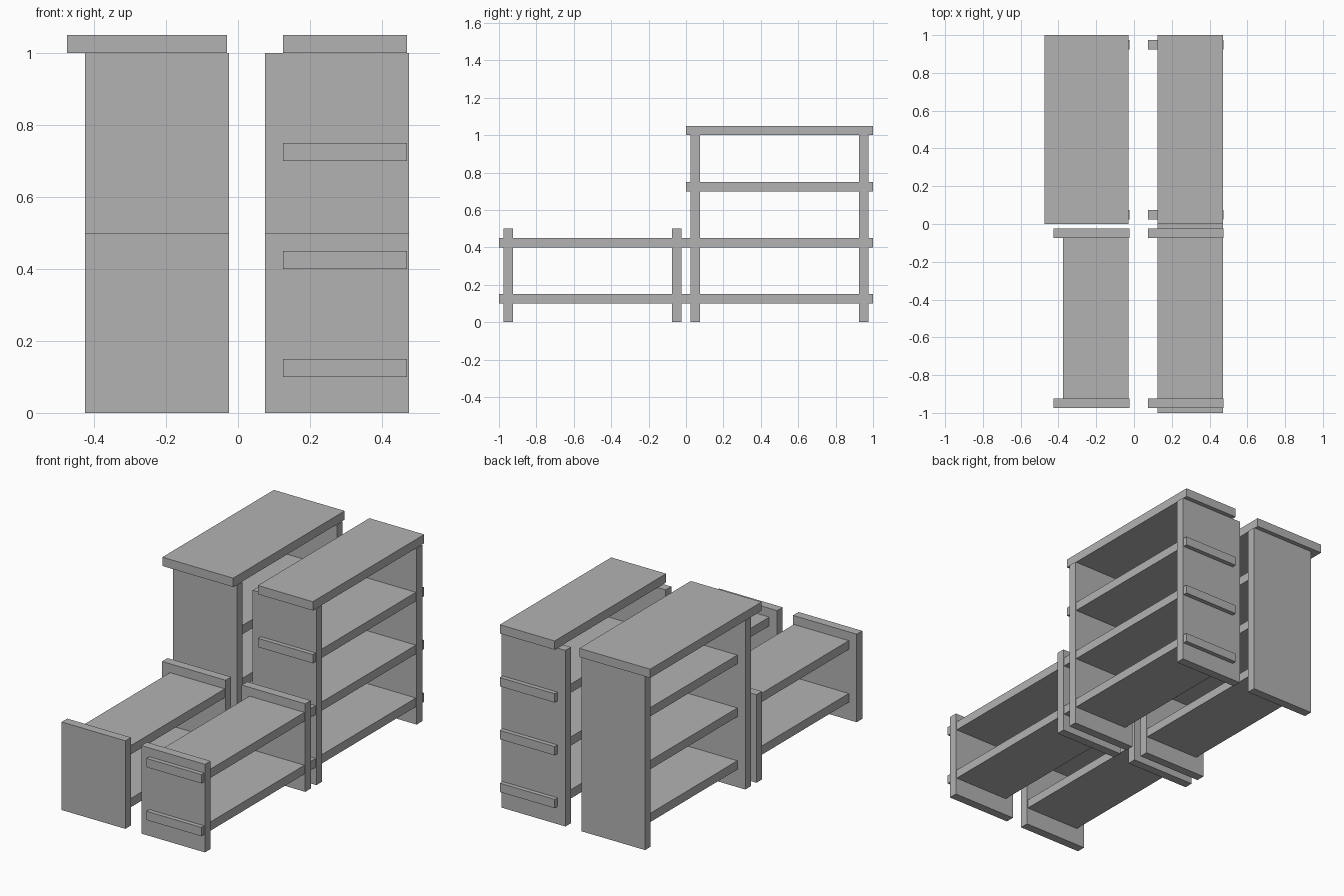
import bpy
import bmesh

cube = bpy.data.objects.get("Cube")
if cube:
    bpy.data.objects.remove(cube, do_unlink=True)

# One plain grey board material
grey = bpy.data.materials.new("board grey")
grey.use_nodes = True
colour = (0.45, 0.45, 0.45, 1)
grey.diffuse_color = colour
grey.node_tree.nodes["Principled BSDF"].inputs["Base Color"].default_value = colour

THICK = 0.05    # board thickness
DEPTH = 0.4     # depth of the upright panels
LEDGE = 0.05    # setback or overhang of boards at the rear
LIP = 0.005     # shelf edge sits just behind the panel edge
INSET = 0.025   # panel distance from the unit's end


def board(name, x, y, z):
    """Box spanning the given (low, high) pairs."""
    bm = bmesh.new()
    bmesh.ops.create_cube(bm, size=1)
    for v in bm.verts:
        v.co = [pair[0] if c < 0 else pair[1] for c, pair in zip(v.co, (x, y, z))]
    mesh = bpy.data.meshes.new(name)
    bm.to_mesh(mesh)
    bm.free()
    mesh.materials.append(grey)
    obj = bpy.data.objects.new(name, mesh)
    bpy.context.collection.objects.link(obj)


def rack(name, x0, y0, height, shelf_heights, through):
    """Two upright panels with shelves between them, or running through them."""
    y1 = y0 + 1
    inner = INSET + THICK
    front = x0 + DEPTH
    board(name + "_front_panel", (x0, front), (y0 + INSET, y0 + inner), (0, height))
    board(name + "_back_panel", (x0, front), (y1 - inner, y1 - INSET), (0, height))
    span = (y0, y1) if through else (y0 + inner, y1 - inner)
    for i, z in enumerate(shelf_heights, 1):
        board(f"{name}_shelf_{i}", (x0 + LEDGE, front - LIP), span, (z, z + THICK))


LOW = (0.1, 0.4)
TALL = (0.1, 0.4, 0.7)

# Right unit has plain sides, left unit has shelves that run through the panels
for side, x0, through in (("right", -0.425, False), ("left", 0.075, True)):
    rack(side + "_low", x0, -1, 0.5, LOW, through)
    rack(side + "_tall", x0, 0, 1, TALL, through)
    rear = x0 + LEDGE if through else x0 - LEDGE
    board(side + "_tall_top", (rear, x0 + DEPTH - LIP), (0, 1), (1, 1 + THICK))
